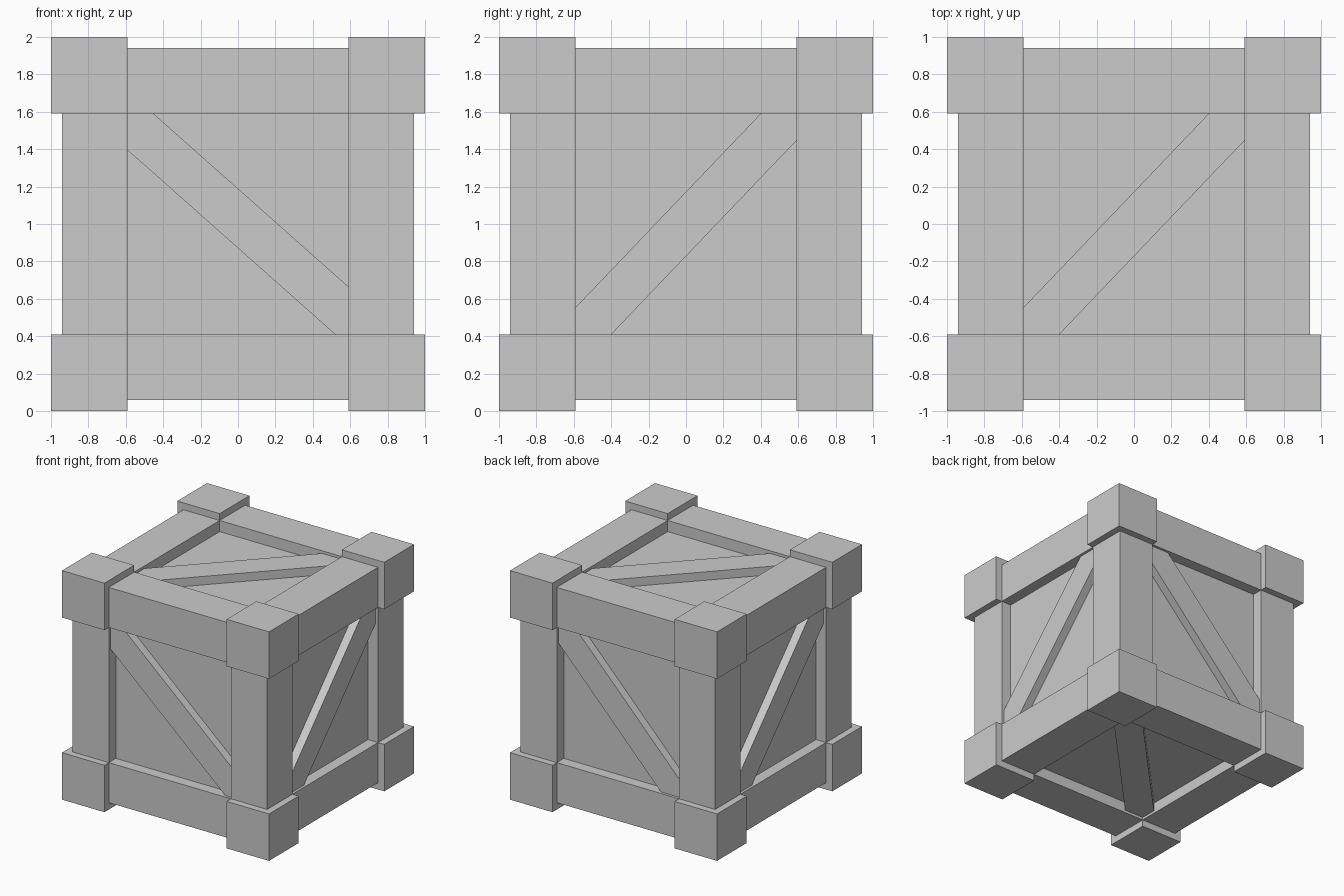
import bpy
import math
from itertools import product
from mathutils import Matrix, Vector

if "Cube" in bpy.data.objects:
    bpy.data.objects.remove(bpy.data.objects["Cube"])

CUBE_IN, CUBE_OUT = 0.59, 1.0     # corner blocks
BEAM_OUT = 0.94                   # outer face of the edge beams
PANEL = 0.843                     # flat side panels
BRACE_OUT = 0.917                 # outer face of the diagonal braces
CENTRE = Matrix.Translation((0, 0, 1))


def box(name, size, matrix):
    bpy.ops.mesh.primitive_cube_add(size=1)
    ob = bpy.context.object
    ob.name = name
    ob.data.transform(matrix @ Matrix.Diagonal((*size, 1)))
    return ob


# Inner body whose sides are the recessed panels
box("crate_panels", (2 * PANEL,) * 3, CENTRE)

# Eight corner blocks
c = (CUBE_IN + CUBE_OUT) / 2
for signs in product((-1, 1), repeat=3):
    box("corner_block", (CUBE_OUT - CUBE_IN,) * 3,
        CENTRE @ Matrix.Translation(Vector(signs) * c))

# Twelve edge beams, four along each axis
b = (CUBE_IN + BEAM_OUT) / 2
for axis in range(3):
    for s, t in product((-1, 1), repeat=2):
        size = [BEAM_OUT - CUBE_IN] * 3
        size[axis] = 2 * CUBE_IN
        pos = [0, 0, 0]
        pos[(axis + 1) % 3] = s * b
        pos[(axis + 2) % 3] = t * b
        box("edge_beam", size, CENTRE @ Matrix.Translation(pos))

# One diagonal brace per side: right axis, up axis, angle, shift along up
X, Y, Z = Vector((1, 0, 0)), Vector((0, 1, 0)), Vector((0, 0, 1))
braces = {
    "front_brace": (X, Z, -41.6, 0.03),
    "back_brace": (-X, Z, -46.3, 0),
    "right_brace": (Y, Z, 46.3, 0),
    "left_brace": (-Y, Z, 46.3, 0),
    "top_brace": (X, Y, 46.3, 0),
    "bottom_brace": (Y, X, 43.7, 0),
}
thick = 0.11
for name, (u, v, angle, shift) in braces.items():
    frame = Matrix((u, v, u.cross(v))).transposed().to_4x4()
    box(name, (1.9, 0.238, thick),
        CENTRE @ frame @ Matrix.Translation((0, shift, BRACE_OUT - thick / 2))
        @ Matrix.Rotation(math.radians(angle), 4, 'Z'))
